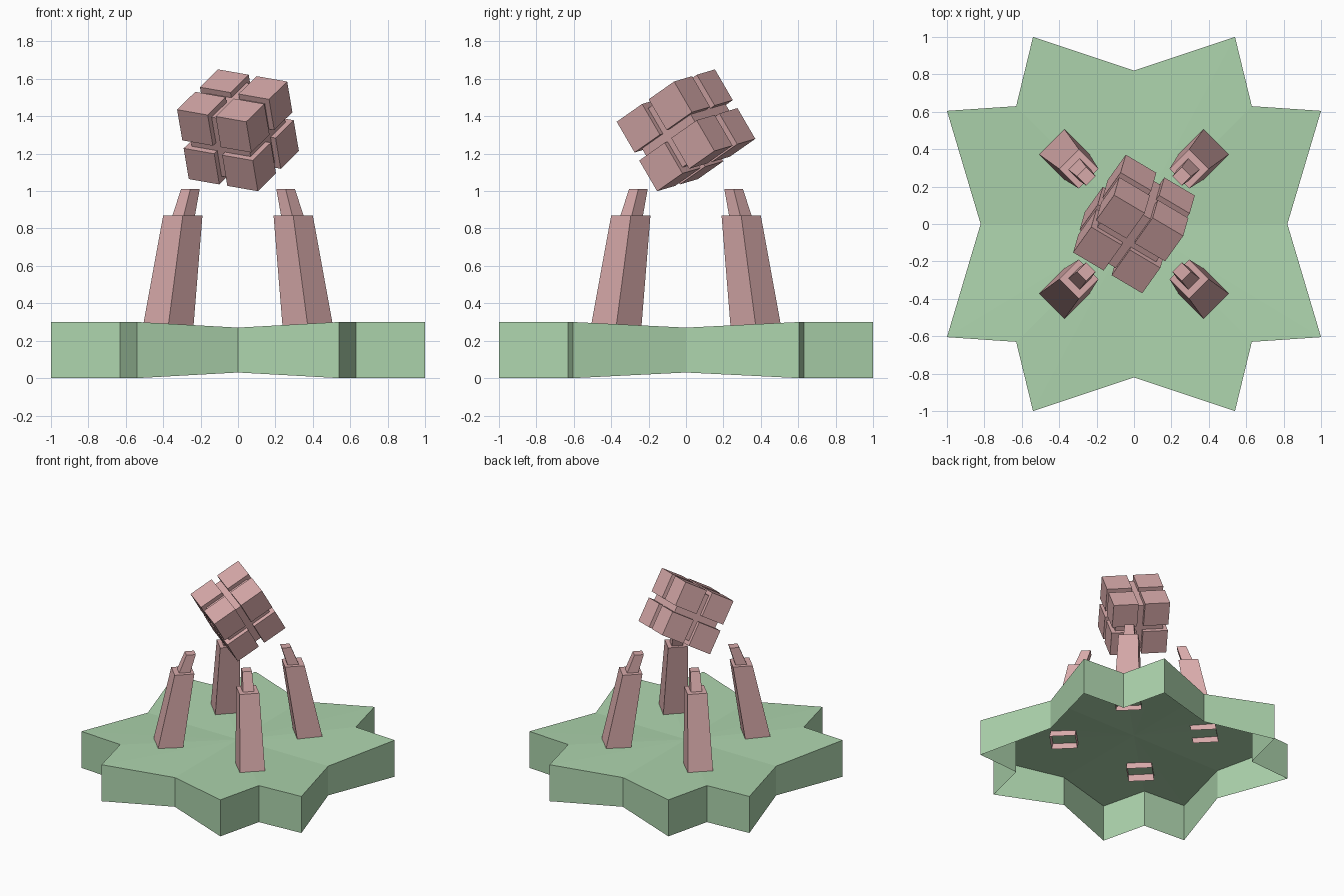
import bpy, bmesh
from math import radians
from mathutils import Matrix, Vector, Euler

if "Cube" in bpy.data.objects:
    bpy.data.objects.remove(bpy.data.objects["Cube"])


def material(name, rgb):
    m = bpy.data.materials.new(name)
    m.diffuse_color = (*rgb, 1)
    m.use_nodes = True
    m.node_tree.nodes["Principled BSDF"].inputs["Base Color"].default_value = m.diffuse_color
    return m


green = material("pale_green", (0.42, 0.66, 0.42))
pink = material("dusty_pink", (0.68, 0.40, 0.40))


def finish(bm, name, mat):
    bmesh.ops.recalc_face_normals(bm, faces=bm.faces)
    me = bpy.data.meshes.new(name)
    bm.to_mesh(me)
    bm.free()
    me.materials.append(mat)
    ob = bpy.data.objects.new(name, me)
    bpy.context.collection.objects.link(ob)
    return ob


def bridge(bm, low, high):
    n = len(low)
    for i in range(n):
        j = (i + 1) % n
        bm.faces.new((low[i], low[j], high[j], high[i]))


# Star base: open underneath, side notches pinched in height
quarter = [(0.82, 0, 0.03), (1, 0.605, 0), (0.63, 0.63, 0), (0.54, 1, 0)]
half = quarter + [(0, 0.82, 0.03)] + [(-x, y, d) for x, y, d in quarter[:0:-1]]
outline = half + [(-x, -y, d) for x, y, d in half]
bm = bmesh.new()
low = [bm.verts.new((x, y, d)) for x, y, d in outline]
high = [bm.verts.new((x, y, 0.30 - d)) for x, y, d in outline]
bridge(bm, low, high)
centre = bm.verts.new((0, 0, 0.27))
for i in range(len(high)):
    bm.faces.new((high[i], high[(i + 1) % len(high)], centre))
finish(bm, "star_base", green)

# Leaning square legs: (z, centre offset, half diagonal) from foot to tip
LEG = [(0.24, 0.378, 0.137), (0.87, 0.295, 0.105),
       (0.87, 0.290, 0.060), (1.01, 0.255, 0.050)]
for sx, sy, where in ((1, -1, "front_right"), (-1, -1, "front_left"),
                      (1, 1, "back_right"), (-1, 1, "back_left")):
    bm = bmesh.new()
    rings = [[bm.verts.new((sx * c + dx * r, sy * c + dy * r, z))
              for dx, dy in ((1, 0), (0, 1), (-1, 0), (0, -1))]
             for z, c, r in LEG]
    for a, b in zip(rings, rings[1:]):
        bridge(bm, a, b)
    bm.faces.new(rings[-1])
    finish(bm, "leg_" + where, pink)

# Tilted floating cube: eight blocks around a recessed core
SIDE, GAP = 0.434, 0.05
block = (SIDE - GAP) / 2
offset = (SIDE - block) / 2
pose = (Matrix.Translation((0, 0, 1.325))
        @ Euler((radians(30.1), radians(8.6), radians(-30.6))).to_matrix().to_4x4())
bm = bmesh.new()
for x in (-offset, offset):
    for y in (-offset, offset):
        for z in (-offset, offset):
            bmesh.ops.create_cube(bm, size=block,
                                  matrix=pose @ Matrix.Translation((x, y, z)))
finish(bm, "cube_blocks", pink)
bm = bmesh.new()
bmesh.ops.create_cube(bm, size=SIDE - 0.065, matrix=pose)
finish(bm, "cube_core", pink)
